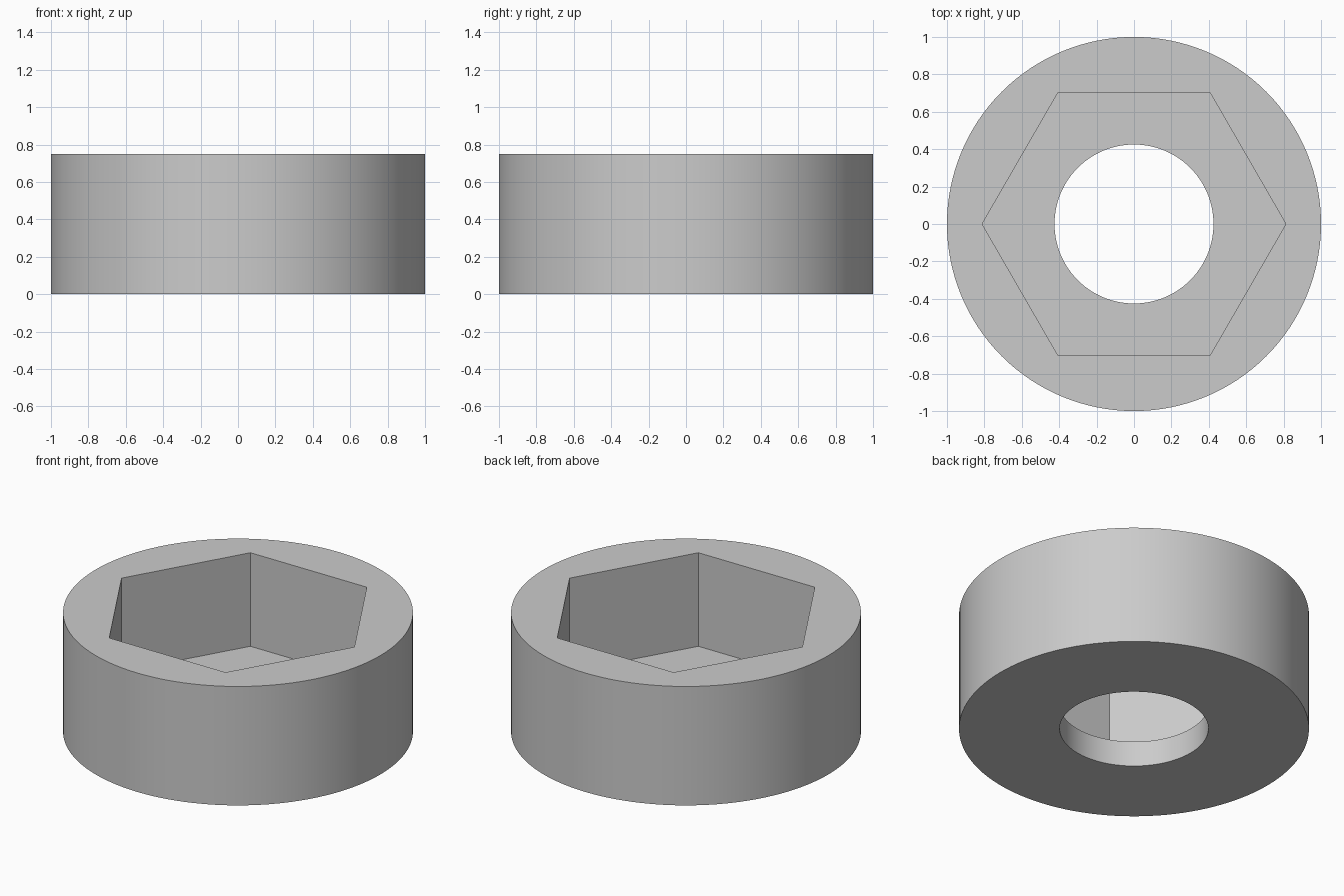
import bpy
import math

HEIGHT = 0.75       # overall height
FLOOR = 0.16        # thickness of the base under the hex pocket
POCKET_RADIUS = 0.812
HOLE_RADIUS = 0.425

cube = bpy.data.objects.get("Cube")
if cube:
    bpy.data.objects.remove(cube, do_unlink=True)

# Plain grey metal
grey = bpy.data.materials.new("grey_metal")
grey.use_nodes = True
colour = (0.6, 0.6, 0.6, 1)
grey.diffuse_color = colour
grey.node_tree.nodes["Principled BSDF"].inputs["Base Color"].default_value = colour


def prism(name, sides, radius, bottom, top, turn=0.0):
    """Upright prism between two heights."""
    bpy.ops.mesh.primitive_cylinder_add(
        vertices=sides, radius=radius, depth=top - bottom,
        location=(0, 0, (top + bottom) / 2), rotation=(0, 0, turn))
    obj = bpy.context.object
    obj.name = name
    obj.data.materials.append(grey)
    return obj


def cut(body, cutter):
    """Subtract the cutter from the body and discard it."""
    cutter.hide_render = True
    mod = body.modifiers.new(cutter.name, "BOOLEAN")
    mod.operation = "DIFFERENCE"
    mod.solver = "EXACT"
    mod.object = cutter
    bpy.context.view_layer.objects.active = body
    bpy.ops.object.modifier_apply(modifier=mod.name)
    bpy.data.objects.remove(cutter, do_unlink=True)


# Round collar with a hexagonal pocket and a through hole
collar = prism("round_collar", 128, 1, 0, HEIGHT)
cut(collar, prism("hex_pocket", 6, POCKET_RADIUS, FLOOR, HEIGHT + 0.2, math.pi / 6))
cut(collar, prism("centre_hole", 96, HOLE_RADIUS, -0.2, HEIGHT + 0.2))

# Smooth round walls, crisp rims and hex corners
bpy.ops.object.select_all(action="DESELECT")
collar.select_set(True)
bpy.context.view_layer.objects.active = collar
bpy.ops.object.shade_smooth_by_angle(angle=math.radians(30))
